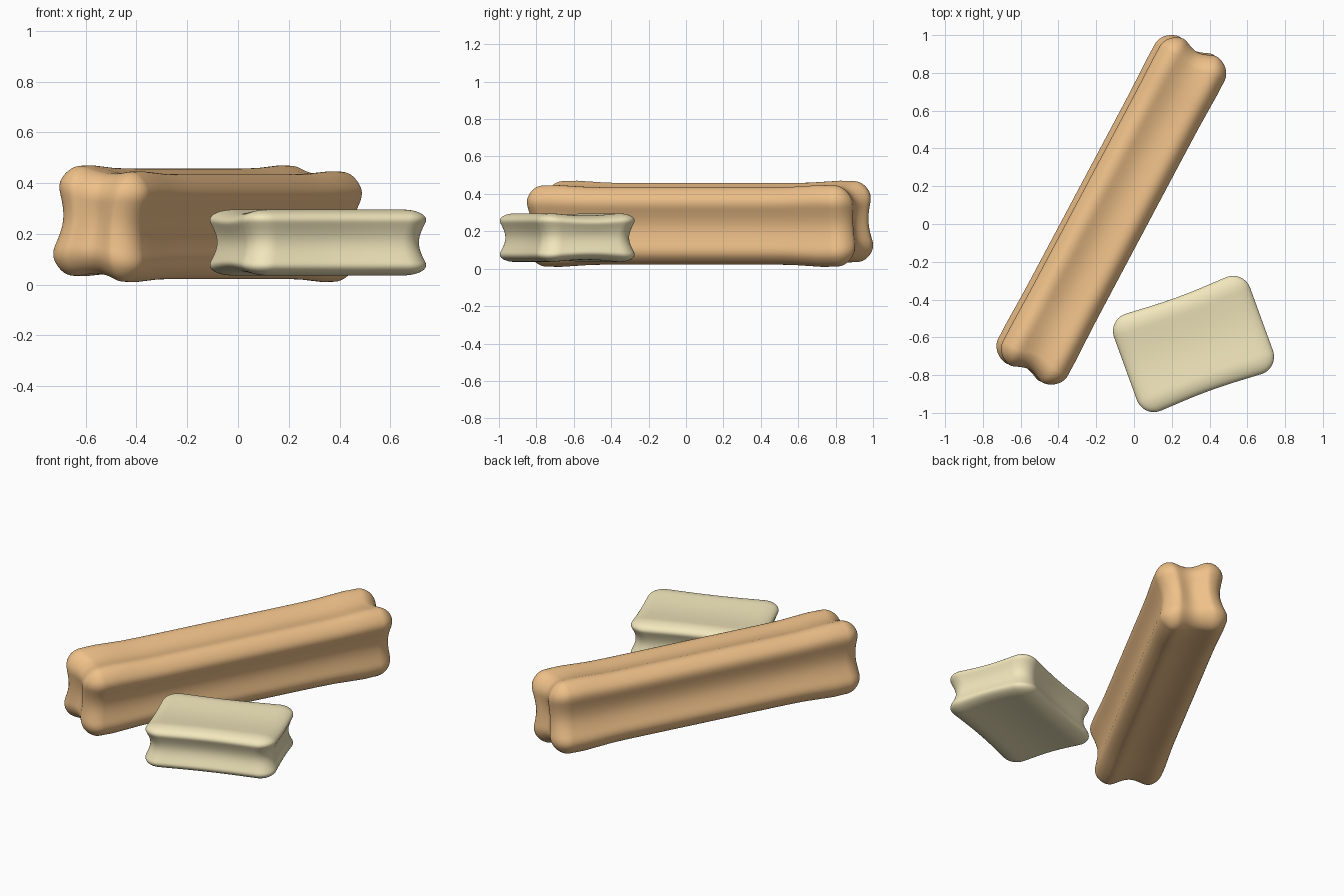
import bpy, bmesh, math
from mathutils import Vector

if "Cube" in bpy.data.objects:
    bpy.data.objects.remove(bpy.data.objects["Cube"])


def dent(t):
    # soft bump: 1 in the middle, 0 at the edges
    return max(0.0, 1 - t * t) ** 2


def soft_block(name, half, radii, grooves, narrow, pinch, flare, concave, loc, rot, color):
    bm = bmesh.new()
    bmesh.ops.create_cube(bm, size=2)
    bmesh.ops.subdivide_edges(bm, edges=bm.edges[:], cuts=39, use_grid_fill=True)
    for v in bm.verts:
        # rounded box
        core, off = [], []
        for t, h, r in zip(v.co, half, radii):
            a, s = abs(t), math.copysign(1, t)
            core.append(s * min(a * 2, 1) * (h - r))
            off.append(s * max(0, a * 2 - 1))
        off = Vector(off).normalized()
        p = Vector([c + o * r for c, o, r in zip(core, off, radii)])
        # hollow sides between swollen edges
        x, y, z = (p[i] / half[i] for i in range(3))
        dx, dy, dz = grooves
        p.x *= 1 - (dx * dent(z * narrow) + pinch * dent(y * 1.8)) / half[0]
        p.y *= 1 - (dy * dent(z * narrow) + concave * dent(x)) / half[1]
        p.z *= 1 - dz * dent(y * narrow) / half[2]
        # swelling close to the ends
        k = 1 + flare * math.exp(-((abs(x) - 0.83) / 0.15) ** 2)
        p.y *= 1 + (k - 1) * 0.3
        p.z *= k
        v.co = p
    mesh = bpy.data.meshes.new(name)
    bm.to_mesh(mesh)
    bm.free()
    mesh.shade_smooth()
    mat = bpy.data.materials.new(name + "_color")
    mat.diffuse_color = color
    mat.use_nodes = True
    mat.node_tree.nodes["Principled BSDF"].inputs["Base Color"].default_value = mat.diffuse_color
    mesh.materials.append(mat)
    ob = bpy.data.objects.new(name, mesh)
    ob.location = loc
    ob.rotation_euler = [math.radians(a) for a in rot]
    bpy.context.collection.objects.link(ob)
    return ob


# long four-lobed stick, rolled slightly about its length
soft_block("long_stick", (0.985, 0.2, 0.215), (0.1, 0.115, 0.115),
           (0.015, 0.033, 0.025), 1.35, 0.03, 0.06, 0.0,
           (-0.12, 0.075, 0.24), (6, 0, 62), (0.86, 0.53, 0.25, 1))

# short flat block with waisted sides
soft_block("short_block", (0.392, 0.285, 0.133), (0.105, 0.105, 0.055),
           (0.032, 0.034, 0.015), 1.1, 0.0, 0.0, 0.014,
           (0.315, -0.635, 0.166), (0, 0, 20), (0.88, 0.79, 0.5, 1))
